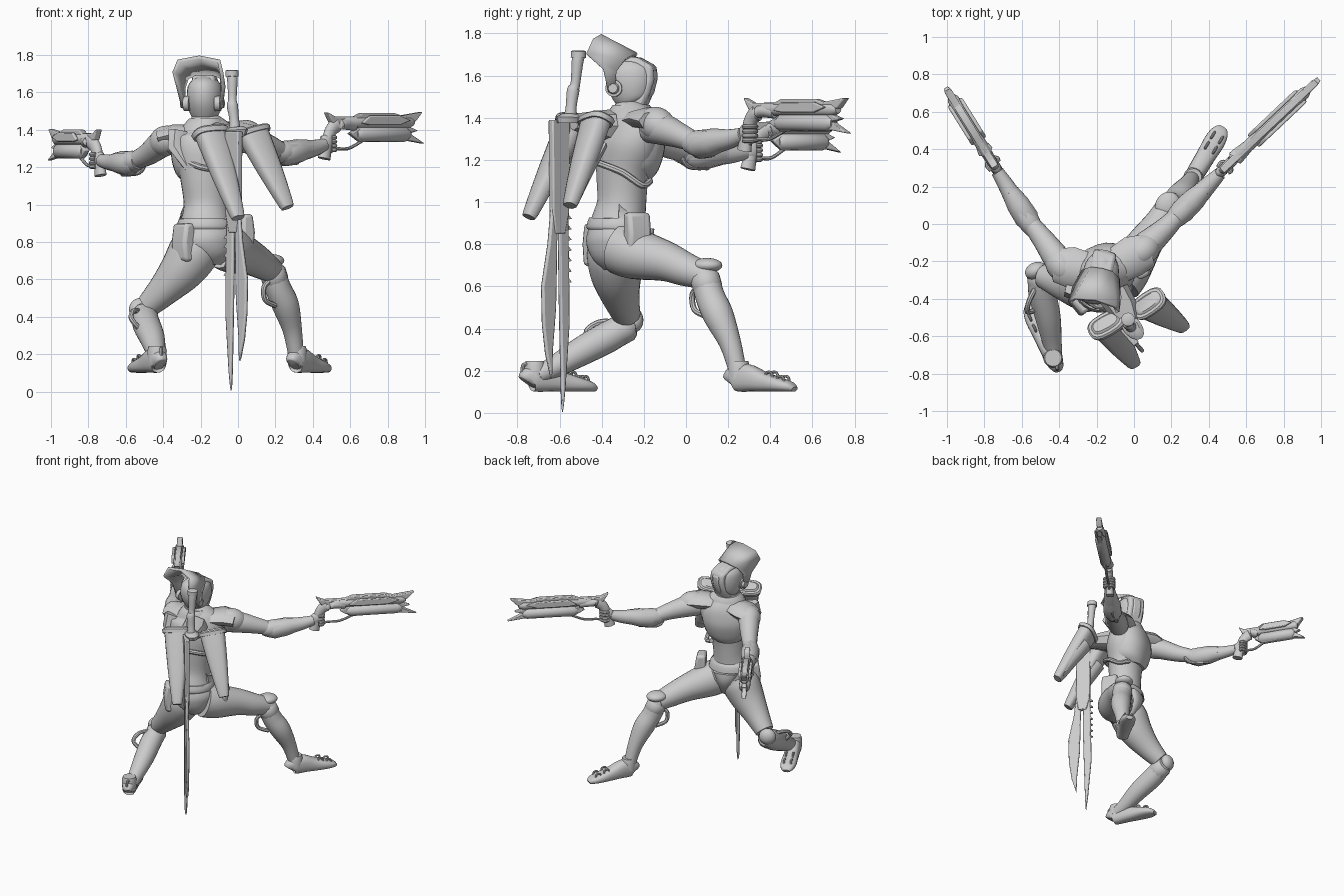
import bpy, bmesh, math
from mathutils import Vector as V, Matrix

def finish(name, bm, angle=40):
    bmesh.ops.recalc_face_normals(bm, faces=bm.faces)
    me = bpy.data.meshes.new(name)
    bm.to_mesh(me); bm.free()
    me.polygons.foreach_set("use_smooth", [True] * len(me.polygons))
    me.set_sharp_from_angle(angle=math.radians(angle))
    ob = bpy.data.objects.new(name, me)
    bpy.context.collection.objects.link(ob)
    return ob

def spline(rows, n):
    """Catmull-Rom resampling of rows (x, y, z, a, b)."""
    out = []
    for i in range(len(rows) - 1):
        p = [V(rows[max(0, min(len(rows) - 1, i + k))]) for k in (-1, 0, 1, 2)]
        for j in range(n):
            t = j / n
            out.append(0.5 * (2 * p[1] + (p[2] - p[0]) * t + (2 * p[0] - 5 * p[1] + 4 * p[2] - p[3]) * t * t
                              + (3 * p[1] - p[0] - 3 * p[2] + p[3]) * t ** 3))
    return out + [V(rows[-1])]

def loft(name, rows, ref=None, sides=20, n=4, power=1.0):
    """Elliptical rings along a path; a axis follows ref, or is carried along the path."""
    rows = [tuple(r) if len(r) == 5 else tuple(r) + (r[3],) for r in rows]
    pts = spline(rows, n)
    bm, rings, a = bmesh.new(), [], None
    for i, p in enumerate(pts):
        t = (V(pts[min(i + 1, len(pts) - 1)][:3]) - V(pts[max(i - 1, 0)][:3])).normalized()
        r = V(ref) if ref else (a or V((0, 0, 1)))
        if abs(r.normalized().dot(t)) > .97:
            r = V((1, .2, 0))
        a = (r - t * r.dot(t)).normalized()
        b = t.cross(a)
        ring = []
        for k in range(sides):
            c, s = math.cos(2 * math.pi * k / sides), math.sin(2 * math.pi * k / sides)
            c, s = math.copysign(abs(c) ** power, c), math.copysign(abs(s) ** power, s)
            ring.append(bm.verts.new(V(p[:3]) + a * c * p[3] + b * s * p[4]))
        rings.append(ring)
    for r, q in zip(rings, rings[1:]):
        for k in range(sides):
            bm.faces.new((r[k], r[(k + 1) % sides], q[(k + 1) % sides], q[k]))
    bm.faces.new(rings[0]); bm.faces.new(rings[-1])
    return finish(name, bm)

def wire(name, pts, r):
    return loft(name, [tuple(p) + (r,) for p in pts], sides=8)

def frame(o, f):
    """Local x = right, y = forward f, z = up, placed at o."""
    f = V((f[0], f[1], 0)).normalized()
    return Matrix(((f.y, f.x, 0, o[0]), (-f.x, f.y, 0, o[1]), (0, 0, 1, o[2]), (0, 0, 0, 1)))

def ellipsoid(name, o, size, f=(0, 1), tilt=0):
    bm = bmesh.new()
    bmesh.ops.create_uvsphere(bm, u_segments=24, v_segments=14, radius=1)
    bm.transform(frame(o, f) @ Matrix.Rotation(tilt, 4, 'X') @ Matrix.Diagonal((*size, 1)))
    return finish(name, bm)

def plate(name, m, prof, thick, off=0, bevel=.006):
    """Polygon in the local y-z plane of m, extruded along local x."""
    bm = bmesh.new()
    a = [bm.verts.new(m @ V((off - thick / 2, y, z))) for y, z in prof]
    b = [bm.verts.new(m @ V((off + thick / 2, y, z))) for y, z in prof]
    bm.faces.new(a); bm.faces.new(b[::-1])
    for i in range(len(a)):
        j = (i + 1) % len(a)
        bm.faces.new((a[i], a[j], b[j], b[i]))
    ob = finish(name, bm)
    if bevel:
        mod = ob.modifiers.new("bevel", 'BEVEL'); mod.width = bevel; mod.segments = 2
    return ob

R, HR = (.88, .47, 0), (.97, -.2, 0)

# torso, belt, breastplate, neck
loft("torso", [(-.15, -.33, .68, .06, .06), (-.15, -.33, .74, .13, .12), (-.16, -.325, .81, .165, .145), (-.17, -.32, .9, .14, .13),
     (-.17, -.305, 1.0, .122, .115), (-.17, -.3, 1.14, .145, .122), (-.165, -.28, 1.27, .185, .14),
     (-.16, -.265, 1.36, .18, .12), (-.17, -.26, 1.42, .12, .095), (-.18, -.26, 1.46, .07, .075)], R, 28)
loft("belt", [(-.17, -.32, .875, .155, .145), (-.17, -.32, .88, .162, .15), (-.17, -.318, .92, .15, .14), (-.17, -.318, .925, .14, .13)], R, 28, 2)
loft("breastplate", [(-.18, -.275, 1.12, .1, .11), (-.18, -.27, 1.17, .155, .13), (-.18, -.26, 1.27, .18, .145),
     (-.18, -.25, 1.36, .165, .125), (-.18, -.25, 1.42, .1, .095)], R, 24, power=.85)
wire("chest_strap", [(-.31, -.34, 1.25), (-.2, -.44, 1.2), (-.06, -.4, 1.18), (-.02, -.3, 1.14), (-.03, -.21, 1.08), (-.1, -.17, 1.1)], .016)
loft("neck", [(-.18, -.27, 1.4, .09), (-.18, -.265, 1.46, .07), (-.18, -.25, 1.54, .065)])
loft("collar", [(-.175, -.26, 1.38, .14, .12), (-.175, -.26, 1.43, .115, .105), (-.175, -.26, 1.46, .085, .09)], R)
loft("groin_plate", [(-.2, -.2, .87, .09, .03), (-.19, -.21, .8, .06, .04), (-.16, -.25, .7, .03, .03)], R)

# helmet, face plate, ears, crest
H = frame((-.175, -.25, 1.56), (.2, .97))
loft("helmet", [(-.175, -.24, 1.46, .05, .06), (-.177, -.25, 1.49, .08, .09), (-.177, -.26, 1.56, .095, .118), (-.178, -.265, 1.63, .09, .115),
     (-.178, -.265, 1.67, .06, .08), (-.178, -.265, 1.69, .02, .03)], HR, 24)
plate("face_plate", H, [(-.1, .06), (-.05, .135), (.03, .125), (.105, .085), (.108, .02), (.09, -.04), (.055, -.12), (.02, -.125), (-.06, -.05)], .125, bevel=.035)
plate("visor", H, [(-.01, .09), (.112, .07), (.112, .02), (.098, -.04), (.06, -.1), (.0, -.05)], .07, bevel=.015)
rows = [[(.1, -.07, -.04), (.105, -.06, .06), (.095, -.02, .115), (.055, .005, .135), (0, .01, .142)],
        [(.1, -.1, -.04), (.125, -.12, .07), (.13, -.2, .145), (.11, -.175, .208), (0, -.16, .228)]]
bm = bmesh.new()
grid = [[bm.verts.new(H @ V(p)) for p in r + [(-x, y, z) for x, y, z in r[-2::-1]]] for r in rows]
for i in range(8):
    bm.faces.new((grid[0][i], grid[0][i + 1], grid[1][i + 1], grid[1][i]))
crest = finish("crest", bm, 30)
mod = crest.modifiers.new("thick", 'SOLIDIFY'); mod.thickness = .02; mod.offset = 0
for s in (-1, 1):
    loft("ear_disc", [tuple(H @ V((s * x, -.075, -.02))) + (r,) for x, r in ((.07, .04), (.1, .04), (.102, .028), (.118, .022))], n=1)

# arms, pauldrons, hands, pistols
ARMS = {
    "right": dict(up=[(.0, -.17, 1.35, .07), (.07, -.11, 1.345, .075), (.16, -.03, 1.315, .06), (.23, .04, 1.285, .048)],
                  lo=[(.2, .01, 1.28, .045), (.24, .05, 1.28, .06), (.31, .12, 1.285, .06), (.4, .21, 1.3, .046), (.46, .27, 1.32, .034)],
                  pad=(.05, -.14, 1.37), hand=(.475, .29, 1.33), aim=(.72, .68), k=1.0),
    "left": dict(up=[(-.35, -.25, 1.34, .07), (-.4, -.2, 1.33, .075), (-.48, -.09, 1.27, .06), (-.55, .0, 1.235, .048)],
                 lo=[(-.53, -.04, 1.235, .045), (-.56, .01, 1.23, .058), (-.61, .08, 1.225, .057), (-.68, .2, 1.225, .044), (-.73, .28, 1.235, .034)],
                 pad=(-.39, -.22, 1.34), hand=(-.745, .31, 1.24), aim=(-.53, .85), k=.7),
}
GUN_TOP = [(-.01, .17), (.05, .145), (.2, .145), (.25, .165), (.48, .165), (.54, .15), (.69, .17), (.64, .12), (.5, .1), (.12, .09), (.03, .11)]
GUN_LOW = [(.16, .055), (.24, .09), (.6, .09), (.66, .07), (.6, .055), (.71, .0), (.6, .015), (.24, .01)]
for side, a in ARMS.items():
    s = 1 if side == "right" else -1
    loft(side + "_upper_arm", a["up"])
    loft(side + "_forearm", a["lo"])
    e, q = V(a["lo"][1][:3]), V(a["lo"][3][:3])
    loft(side + "_bracer", [tuple(e.lerp(q, t) + V((0, 0, z))) + (r,) for t, z, r in ((-.1, -.01, .05), (.1, -.01, .068), (.5, -.005, .065), (.85, 0, .05))], sides=10, n=1)
    wire(side + "_elbow_loop", [e + V((0, 0, .04)), e + V((-s * .06, -.03, .0)), e + V((-s * .03, 0, -.06)), e.lerp(q, .5) + V((0, 0, -.065))], .012)
    pd = V(a["pad"])
    ellipsoid(side + "_pauldron", pd, (.08, .1, .08), a["aim"], -.3)
    inn = pd.lerp(V((-.17, -.27, 1.40)), .6)
    loft(side + "_shoulder_yoke", [tuple(inn) + (.05, .1), tuple(pd.lerp(inn, .4) + V((0, 0, .02))) + (.055, .11),
         tuple(pd + V((s * .03, 0, .015))) + (.05, .09)], sides=8, n=1)
    h, k = V(a["hand"]), a["k"]
    G = frame(h + V((0, 0, -.005)), a["aim"])
    ellipsoid(side + "_hand", h, (.03, .05, .046), a["aim"], .3)
    for i in range(4):
        z = .033 - i * .022
        wire(side + "_finger", [G @ V((x, y, z)) for x, y in ((-.028, -.01), (-.034, .025), (0, .046), (.034, .03), (.03, .01))], .011)
    # pistol
    scale = lambda pr: [(y * k, z) for y, z in pr]
    loft(side + "_pistol_grip", [tuple(G @ V((0, y, z))) + r for y, z, r in ((.2 * k, .1, (.03, .03)), (.09, .105, (.042, .03)),
         (.03, .07, (.036, .028)), (.0, -.0, (.032, .026)), (-.02, -.08, (.038, .03)))], a["aim"] + (0,))
    plate(side + "_pistol_top", G, scale(GUN_TOP), .04)
    plate(side + "_pistol_lower", G, scale(GUN_LOW), .035)
    for z, r, y0, y1 in ((.05, .04, .24, .57), (.115, .032, .12, .6)):
        loft(side + "_pistol_barrel", [tuple(G @ V((0, y * k, z))) + (q,) for y, q in ((y0 - .03, r * .6), (y0, r), (y1, r), (y1 + .03, r * .6))], sides=12, n=1)
    for o in (-.036, .036):
        plate(side + "_pistol_side", G, scale([(.22, .11), (.28, .15), (.5, .15), (.58, .125), (.5, .1), (.28, .1)]), .02, o)
    wire(side + "_pistol_cable", [G @ V((0, y * k, z)) for y, z in ((-.02, -.07), (.06, -.03), (.16, -.025), (.27, .02))], .009)
# angular plate behind the left shoulder
loft("left_back_plate", [(-.3, -.33, 1.385, .08, .04), (-.31, -.35, 1.31, .075, .04), (-.25, -.38, 1.19, .035, .025)], R, 8, 1)

# legs and feet
LEGS = {
    "right": dict(th=[(-.08, -.31, .78, .125), (-.03, -.24, .755, .122), (.06, -.1, .72, .096), (.13, .0, .68, .08), (.18, .09, .65, .065)],
                  ca=[(.17, .07, .69, .05), (.185, .09, .64, .066), (.215, .115, .55, .07), (.255, .155, .46, .072), (.29, .21, .33, .052), (.31, .245, .2, .042)],
                  knee=(.18, .1, .7), ksize=(.065, .075, .035), heel=(.295, .215), toe=(.475, .515),
                  loop=[(.18, .06, .6), (.14, .03, .56), (.145, .04, .49), (.2, .09, .46)]),
    "left": dict(th=[(-.21, -.33, .8, .125), (-.24, -.335, .74, .135), (-.3, -.33, .65, .12), (-.39, -.31, .55, .09), (-.48, -.28, .46, .066)],
                 ca=[(-.5, -.24, .42, .05), (-.5, -.28, .41, .066), (-.49, -.37, .36, .074), (-.46, -.5, .29, .068), (-.44, -.62, .22, .053), (-.425, -.7, .18, .042)],
                 knee=(-.525, -.25, .44), ksize=(.06, .045, .06), heel=(-.415, -.755), toe=(-.56, -.43),
                 loop=[(-.52, -.33, .43), (-.56, -.41, .43), (-.57, -.47, .39), (-.53, -.46, .34)]),
}
for side, l in LEGS.items():
    loft(side + "_thigh", l["th"], sides=24)
    loft(side + "_calf", l["ca"], sides=24)
    h, t = V(l["heel"] + (.1,)), V(l["toe"] + (.1,))
    d = t - h
    ellipsoid(side + "_knee_pad", l["knee"], l["ksize"], d)
    k, k2 = V(l["ca"][1][:3]), V(l["ca"][2][:3])
    loft(side + "_knee_guard", [tuple(k.lerp(k2, u)) + (r,) for u, r in ((-.2, .06), (0, .072), (.5, .072), (.7, .06))], sides=12, n=1)
    wire(side + "_calf_loop", l["loop"], .014)
    loft(side + "_foot", [tuple(h + d * u + V((0, 0, z))) + (z, w) for u, z, w in ((0, .045, .028), (.05, .06, .045), (.25, .066, .05),
         (.5, .048, .052), (.75, .034, .056), (.92, .024, .046), (1, .012, .025))], power=.8)
    loft(side + "_ankle_cuff", [tuple(h + d * .12 + V((0, 0, z))) + (r,) for z, r in ((.06, .05), (.12, .052), (.145, .045))], n=1)
    P = frame(h, d)
    L = d.length
    for u, z in ((.64, .07), (.82, .05)):
        for x in (-.025, .025):
            wire(side + "_toe_ring", [P @ V((x, u * L - .022, z)), P @ V((x, u * L - .012, z + .022)), P @ V((x, u * L + .012, z + .02)), P @ V((x, u * L + .02, z - .005))], .007)
wire("heel_ring", [(-.41, -.74, .22), (-.41, -.77, .23), (-.41, -.775, .19), (-.41, -.75, .17)], .009)

# hip pouches
for x, y, z, f in ((.025, -.235, .85, (.88, .47)), (-.285, -.42, .8, (-.75, -.6))):
    plate("hip_pouch", frame((x, y, z), f), [(-.03, .1), (.035, .1), (.05, 0), (.04, -.1), (0, -.11), (-.03, -.08)], .12, bevel=.018)

# back thrusters and mount
for top, bot in (((-.15, -.535, 1.39), (.0, -.745, .93)), ((.075, -.425, 1.39), (.265, -.55, .985))):
    a, b = V(top), V(bot)
    loft("thruster", [tuple(a.lerp(b, t)) + w for t, w in ((-.04, (.07, .035)), (0, (.09, .052)), (.06, (.088, .055)), (.5, (.068, .048)), (.95, (.04, .033)), (1.0, (.032, .025)))], R, 16, 2, .7)
    loft("thruster_lip", [tuple(a.lerp(b, t)) + w for t, w in ((-.02, (.095, .06)), (.0, (.105, .068)), (.05, (.1, .064)))], R, 16, 1, .7)
    m = a.lerp(b, .3) + V((-.03, .05, 0))
    loft("thruster_fin", [tuple(m) + (.06, .03), tuple(m.lerp(b, .5)) + (.05, .028), tuple(b + V((-.02, .035, .02))) + (.012, .01)], R, 8, 1)
loft("pack_mount", [(-.11, -.37, 1.36, .09, .08), (-.06, -.45, 1.37, .08, .06), (-.02, -.53, 1.38, .05, .04)], R, 8, 1)

# sword: hilt, guard, split blade with teeth
loft("sword_hilt", [(-.015, -.55, 1.38, .035), (-.02, -.545, 1.45, .026), (-.03, -.535, 1.53, .03), (-.03, -.525, 1.56, .023), (-.03, -.515, 1.66, .028), (-.032, -.51, 1.69, .03)])
loft("sword_pommel", [(-.032, -.511, 1.685, .036), (-.032, -.51, 1.715, .036), (-.032, -.51, 1.72, .025)], n=1)
loft("sword_guard", [(-.01, -.55, 1.375, .07, .045), (-.01, -.55, 1.4, .08, .05), (-.012, -.55, 1.415, .05, .035)], (.64, -.77, 0), 12, 1)
B = frame((-.02, -.605, 0), (.66, -.75))
plate("sword_spine", B, [(-.06, 1.39), (.05, 1.39), (.045, .95), (.03, .85), (-.03, .85), (-.055, .95)], .035)
plate("sword_toothed_blade", B, [(-.055, .98), (0, .98), (-.005, .6), (-.01, .4), (-.018, .12), (-.025, 0), (-.04, .12), (-.065, .42), (-.062, .7)], .022, bevel=.008)
plate("sword_broad_blade", B, [(.01, .98), (.045, .98), (.065, .8), (.105, .6), (.1, .42), (.08, .28), (.045, .16), (.04, .3), (.02, .5), (.015, .7)], .022, bevel=.008)
for i in range(7):
    z = .63 + i * .05
    plate("sword_tooth", B, [(-.055, z + .012), (-.055, z - .012), (-.077, z - .01)], .018, bevel=0)
